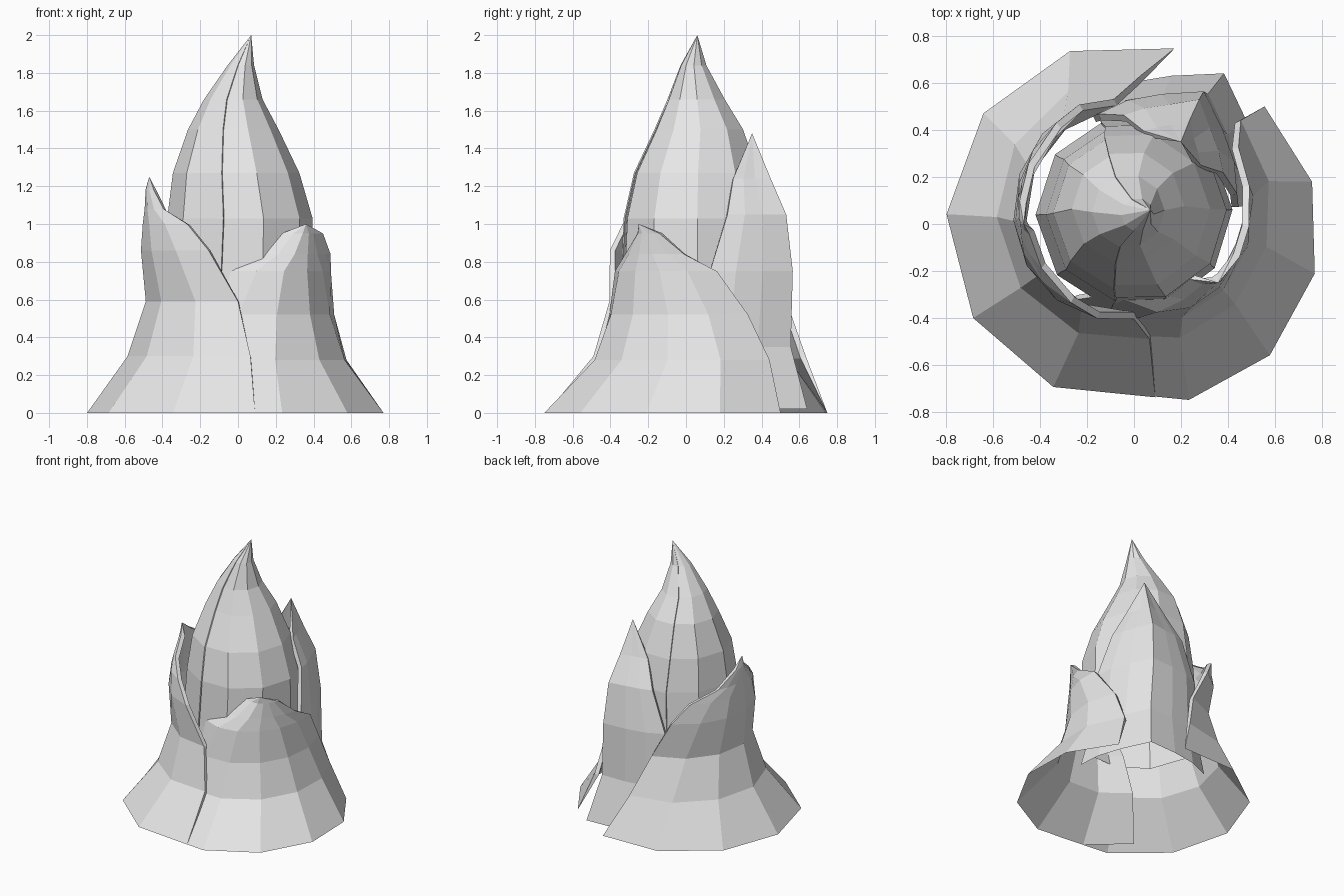
import bpy
import math

if "Cube" in bpy.data.objects:
    bpy.data.objects.remove(bpy.data.objects["Cube"], do_unlink=True)

grey = bpy.data.materials.new("light_grey")
grey.use_nodes = True
COLOUR = (0.8, 0.8, 0.8, 1)
grey.diffuse_color = COLOUR
grey.node_tree.nodes["Principled BSDF"].inputs["Base Color"].default_value = COLOUR


def wrapped_sheet(name, rows, tip, segments, thickness, taper):
    """Curved sheet through arc rows (z, cx, cy, radius, mid angle, half angle), closed at a tip.
    taper(u, z) scales the radius across the sheet, u running from -1 to 1."""
    verts, faces = [], []
    for z, cx, cy, radius, mid, half in rows:
        for i in range(segments + 1):
            u = 2 * i / segments - 1
            a = math.radians(mid + half * u)
            r = radius * taper(u, z)
            verts.append((cx + r * math.cos(a), cy + r * math.sin(a), z))
    n = segments + 1
    for j in range(len(rows) - 1):
        for i in range(segments):
            a = j * n + i
            faces.append((a, a + 1, a + n + 1, a + n))
    top = (len(rows) - 1) * n
    verts.append(tip)
    faces += [(top + i, top + i + 1, len(verts) - 1) for i in range(segments)]
    mesh = bpy.data.meshes.new(name)
    mesh.from_pydata(verts, [], faces)
    mesh.materials.append(grey)
    obj = bpy.data.objects.new(name, mesh)
    bpy.context.collection.objects.link(obj)
    # Foot and tip stay thin, the rest has thickness
    body = obj.vertex_groups.new(name="body")
    body.add(list(range(n, len(verts) - 1)), 1, "REPLACE")
    solid = obj.modifiers.new("thickness", "SOLIDIFY")
    solid.thickness = thickness
    solid.offset = -1
    solid.vertex_group = "body"


def leaf(name, profile, tip, taper):
    # Leaf axis moves slightly back above the flared foot
    rows = [(z, 0, 0.05 * min(1, z / 0.3), r, mid, half) for z, r, mid, half in profile]
    wrapped_sheet(name, rows, tip, 6, 0.03, taper)


def outer_taper(u, z):
    return 1 - (0.07 if u > 0 else 0.04 if z < 0.2 else 0) * u * u


def front_taper(u, z):
    if u < 0:
        return 1 - 0.22 * u * u
    return 1 + (-0.07 if z < 0.2 else 0.04) * u * u


def back_taper(u, z):
    return 1 - 0.25 * abs(u) ** 0.6


# Outer leaf, wrapping one side and overlapping the others
leaf("outer_leaf",
     [(0, 0.8, 177, 100), (0.3, 0.585, 182, 95), (0.59, 0.49, 185, 85),
      (0.86, 0.515, 184, 67), (1.0, 0.505, 183, 52), (1.08, 0.495, 183, 28),
      (1.18, 0.49, 183, 9)],
     (-0.47, 0.0, 1.25), outer_taper)

# Front leaf, tucked under the outer leaf along one edge
leaf("front_leaf",
     [(0, 0.805, -44, 86), (0.28, 0.58, -42, 83), (0.52, 0.505, -41, 73),
      (0.75, 0.485, -41, 54), (0.84, 0.475, -39, 32), (0.95, 0.47, -37, 14)],
     (0.36, -0.25, 1.0), front_taper)

# Tall back leaf with a central ridge, innermost of the three
leaf("back_leaf",
     [(0.02, 0.745, 59, 50), (0.35, 0.595, 58, 55), (0.75, 0.595, 60, 50),
      (1.05, 0.555, 60, 36), (1.24, 0.465, 59, 24)],
     (0.2, 0.35, 1.48), back_taper)

# Central bud made of two overlapping shells leaning to a sharp tip
BUD = [(0.45, 0, 0.05, 0.42), (0.7, 0, 0.05, 0.4),
       (1.03, 0.01, 0.05, 0.385), (1.27, -0.01, 0.055, 0.335),
       (1.5, -0.025, 0.07, 0.24), (1.66, -0.025, 0.055, 0.155),
       (1.84, 0.015, 0.04, 0.07)]
for name, start, end, segments in (("bud_left_shell", 106, 257, 4),
                                   ("bud_right_shell", 253, 470, 6)):
    mid, half = (start + end) / 2, (end - start) / 2
    wrapped_sheet(name, [row + (mid, half) for row in BUD], (0.07, 0.06, 2.0),
                  segments, 0.008, lambda u, z: 1 + 0.014 * u)
